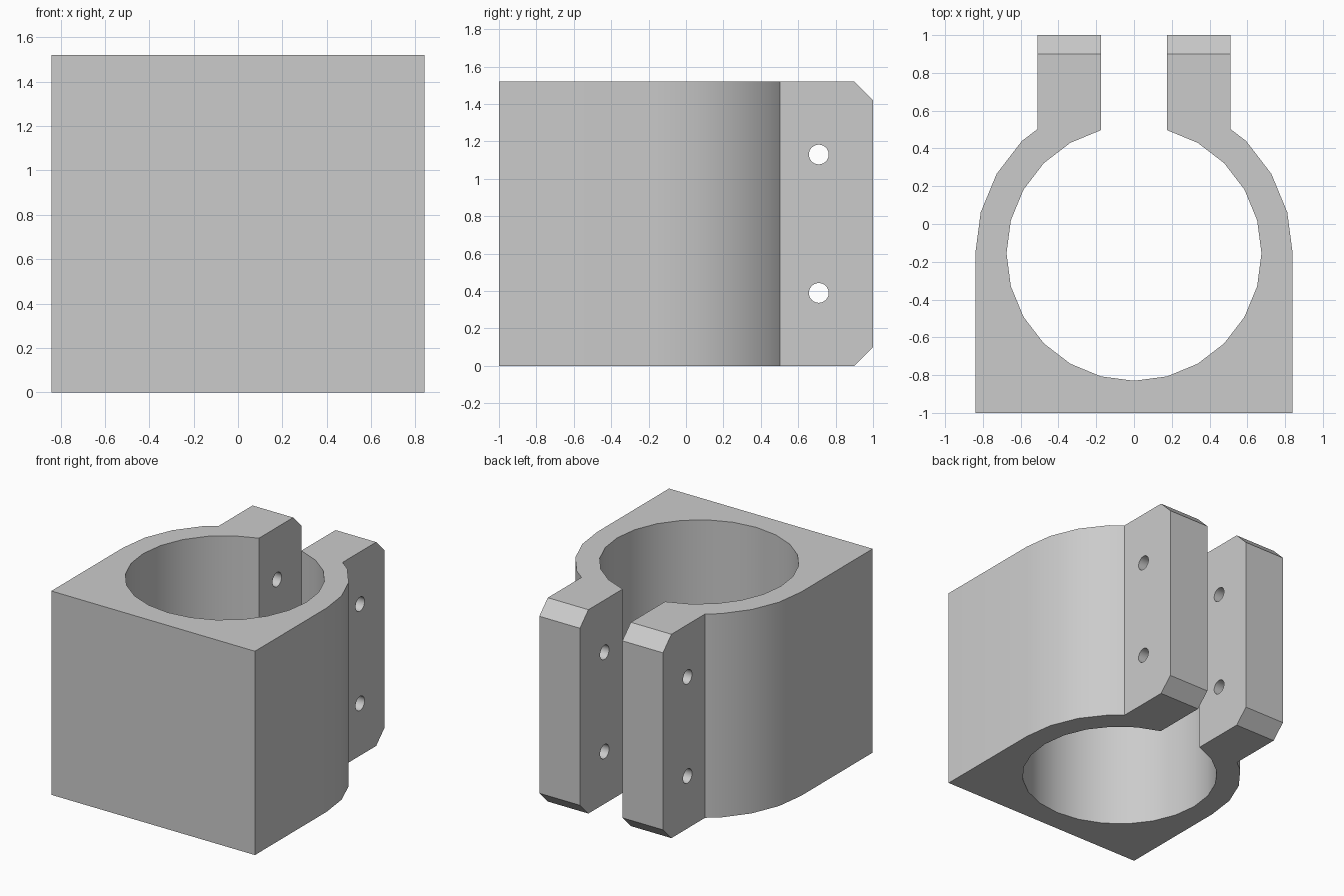
import bpy, bmesh
from math import sin, cos, radians, pi
from mathutils import Matrix

cube = bpy.data.objects.get("Cube")
if cube:
    bpy.data.objects.remove(cube, do_unlink=True)

HEIGHT = 1.52
CENTRE_Y = -0.155
BORE_R, OUTER_R = 0.675, 0.84
GAP, EAR_X = 0.175, 0.51
CHAMFER = 0.1

grey = bpy.data.materials.new("plain_grey")
grey.use_nodes = True
colour = (0.6, 0.6, 0.6, 1)
grey.diffuse_color = colour
grey.node_tree.nodes["Principled BSDF"].inputs["Base Color"].default_value = colour


def arc(radius, start, end):
    """Points every 15 degrees about the bore axis."""
    step = 15 if end > start else -15
    return [(radius * cos(radians(a)), CENTRE_Y + radius * sin(radians(a)))
            for a in range(start, end + step, step)]


def new_object(name, bm):
    mesh = bpy.data.meshes.new(name)
    bm.to_mesh(mesh)
    bm.free()
    obj = bpy.data.objects.new(name, mesh)
    bpy.context.collection.objects.link(obj)
    return obj


# Half outline: base corner, rounded shoulder, ear, then down the bore
shoulder = arc(OUTER_R, 0, 60)
(ax, ay), (bx, by) = shoulder[-2:]
t = (ax - EAR_X) / (ax - bx)
shoulder[-1] = (EAR_X, ay + t * (by - ay))
half = [(OUTER_R, -1)] + shoulder + [(EAR_X, 1), (GAP, 1)] + arc(BORE_R, 75, -90)
outline = half + [(-x, y) for x, y in reversed(half[:-1])]

# Clamp body: extruded outline with chamfered ear ends
bm = bmesh.new()
base = bm.faces.new([bm.verts.new((x, y, 0)) for x, y in outline])
top = bmesh.ops.extrude_face_region(bm, geom=[base])["geom"]
bmesh.ops.translate(bm, vec=(0, 0, HEIGHT),
                    verts=[v for v in top if isinstance(v, bmesh.types.BMVert)])
ends = [e for e in bm.edges
        if all(v.co.y > 0.99 for v in e.verts)
        and abs(e.verts[0].co.z - e.verts[1].co.z) < 0.01]
bmesh.ops.bevel(bm, geom=ends, offset=CHAMFER, segments=1, affect='EDGES')
bmesh.ops.recalc_face_normals(bm, faces=bm.faces)
body = new_object("clamp_body", bm)
body.data.materials.append(grey)

# Bolt holes through both ears
bm = bmesh.new()
for z in (0.39, 1.13):
    bmesh.ops.create_cone(bm, cap_ends=True, segments=24, radius1=0.053,
                          radius2=0.053, depth=1.4,
                          matrix=Matrix.Translation((0, 0.71, z)) @ Matrix.Rotation(pi / 2, 4, 'Y'))
cutter = new_object("bolt_hole_cutter", bm)
cutter.data.materials.append(grey)

bpy.ops.object.select_all(action='DESELECT')
body.select_set(True)
bpy.context.view_layer.objects.active = body
cut = body.modifiers.new("bolt_holes", 'BOOLEAN')
cut.operation = 'DIFFERENCE'
cut.solver = 'EXACT'
cut.object = cutter
bpy.ops.object.modifier_apply(modifier=cut.name)
bpy.data.objects.remove(cutter, do_unlink=True)
bpy.ops.object.shade_smooth_by_angle(angle=radians(30))
